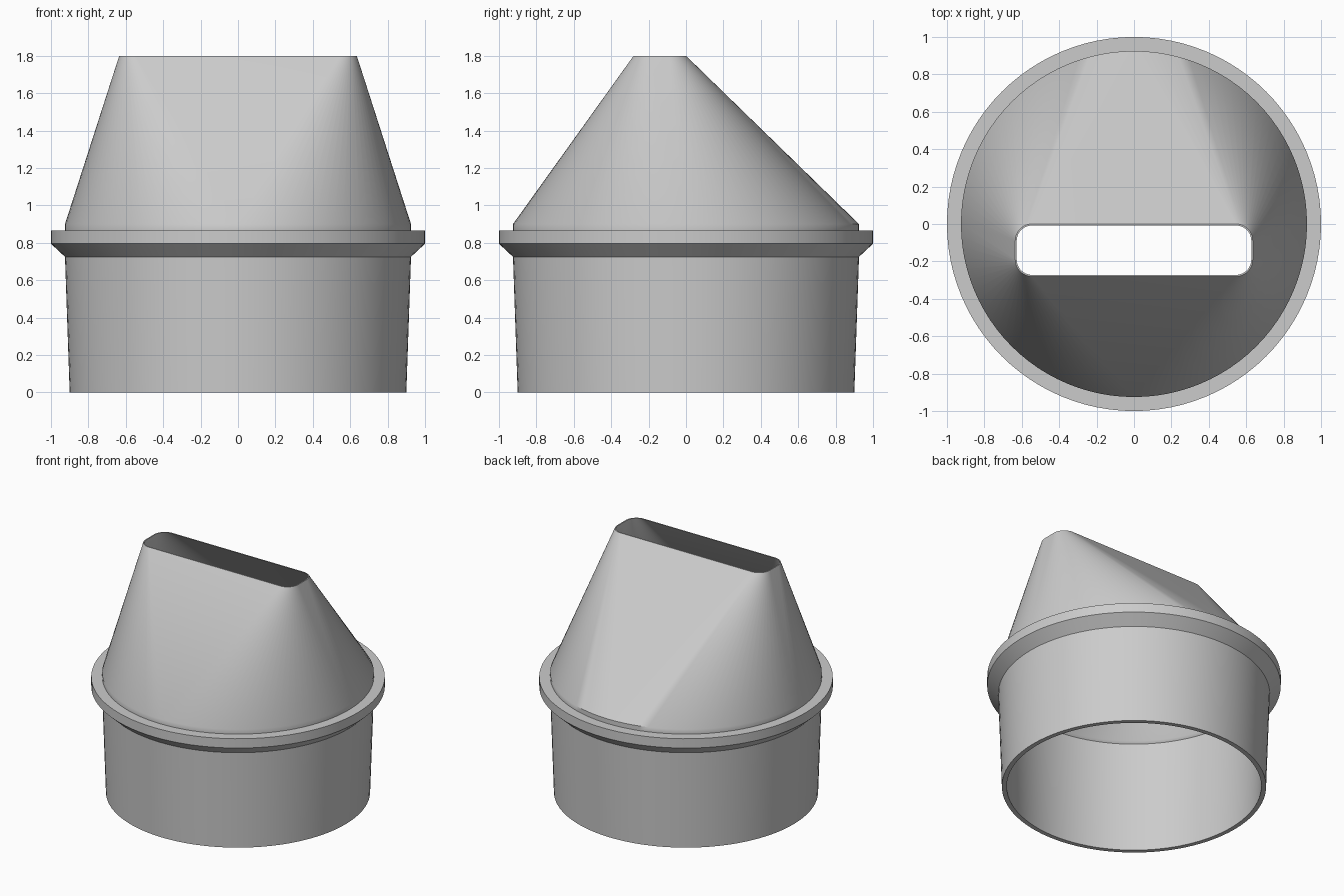
import bpy
import bmesh
from math import sin, cos, pi, radians

if "Cube" in bpy.data.objects:
    bpy.data.objects.remove(bpy.data.objects["Cube"], do_unlink=True)

STEPS = 24               # segments per quarter turn
SLOT_Y = -0.14           # the slot sits forward of the axis
SLOT_X, SLOT_HALF = 0.635, 0.14
CORNER = 0.09
WALL = 0.008             # thin lip around the slot

grey = bpy.data.materials.new("plain grey")
grey.use_nodes = True
colour = (0.6, 0.6, 0.6, 1)
grey.diffuse_color = colour
grey.node_tree.nodes["Principled BSDF"].inputs["Base Color"].default_value = colour


def ring(bm, z, radius, half_x=0, half_y=0, centre_y=0):
    """Four quarter arcs about the corners of a rectangle (a circle if it has no size)."""
    verts = []
    for quarter, (sx, sy) in enumerate([(1, 1), (-1, 1), (-1, -1), (1, -1)]):
        for i in range(STEPS + 1):
            a = (quarter + i / STEPS) * pi / 2
            verts.append(bm.verts.new((sx * half_x + radius * cos(a),
                                       centre_y + sy * half_y + radius * sin(a), z)))
    return verts


def slot(bm, inset):
    return ring(bm, 1.8, CORNER - inset, SLOT_X - CORNER, SLOT_HALF - CORNER, SLOT_Y)


bm = bmesh.new()

# Outside: tapered tube, bevelled flange and short neck (radius, height)
outside = [(0.9, 0), (0.925, 0.725), (1.0, 0.795), (1.0, 0.865), (0.925, 0.865), (0.925, 0.9)]
# Inside: small ledge below the hood, then the tube bore
inside = [(0.873, 0.862), (0.889, 0.846), (0.867, 0)]

rings = [ring(bm, z, r) for r, z in outside]
rings += [slot(bm, 0), slot(bm, WALL)]
rings += [ring(bm, z, r) for r, z in inside]

# Skin each ring to the next and close the loop at the bottom rim
for low, high in zip(rings, rings[1:] + rings[:1]):
    count = len(low)
    for i in range(count):
        j = (i + 1) % count
        bm.faces.new((low[i], low[j], high[j], high[i]))

# Welding turns the flat hood panels into clean triangles
bmesh.ops.remove_doubles(bm, verts=bm.verts, dist=0.0001)
bmesh.ops.recalc_face_normals(bm, faces=bm.faces)

mesh = bpy.data.meshes.new("slotted_hood_adapter")
bm.to_mesh(mesh)
bm.free()
mesh.materials.append(grey)
adapter = bpy.data.objects.new("slotted_hood_adapter", mesh)
bpy.context.collection.objects.link(adapter)

bpy.ops.object.select_all(action="DESELECT")
adapter.select_set(True)
bpy.context.view_layer.objects.active = adapter
bpy.ops.object.shade_smooth_by_angle(angle=radians(40))
